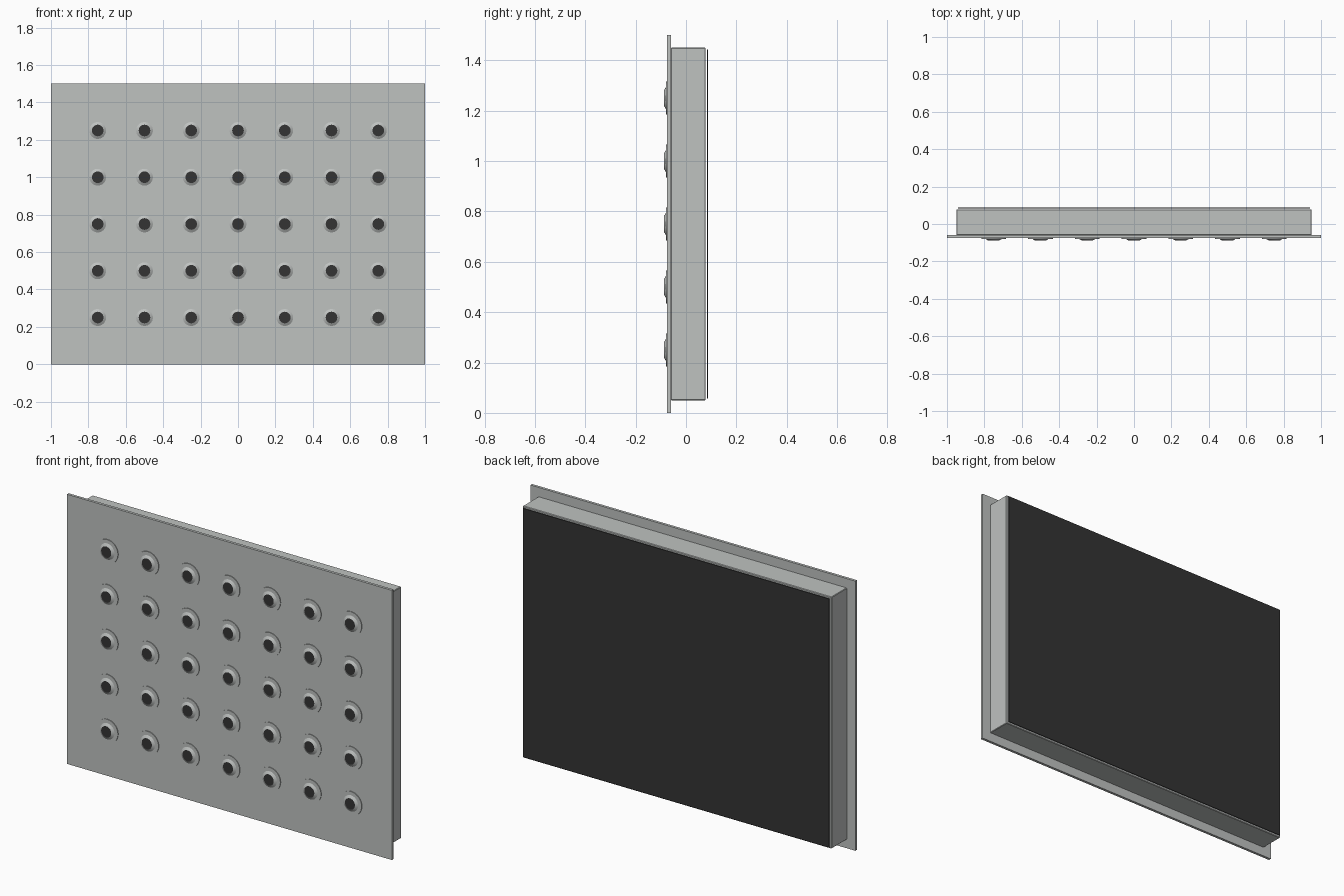
import bpy, bmesh, math

if "Cube" in bpy.data.objects:
    bpy.data.objects.remove(bpy.data.objects["Cube"])


def material(name, rgb):
    m = bpy.data.materials.new(name)
    m.diffuse_color = (*rgb, 1)
    m.use_nodes = True
    m.node_tree.nodes["Principled BSDF"].inputs["Base Color"].default_value = m.diffuse_color
    return m


GREY = material("light grey", (0.52, 0.54, 0.53))
DARK = material("charcoal", (0.033, 0.033, 0.033))


def finish(name, bm, *mats):
    bmesh.ops.recalc_face_normals(bm, faces=bm.faces)
    me = bpy.data.meshes.new(name)
    bm.to_mesh(me)
    bm.free()
    for m in mats:
        me.materials.append(m)
    ob = bpy.data.objects.new(name, me)
    bpy.context.collection.objects.link(ob)
    return ob


def box(name, x, y0, y1, z0, z1, mat):
    bm = bmesh.new()
    bmesh.ops.create_cube(bm, size=1)
    for v in bm.verts:
        v.co = (v.co.x * 2 * x, y1 if v.co.y > 0 else y0, z1 if v.co.z > 0 else z0)
    return finish(name, bm, mat)


# Front plate, housing behind it, and dark back cover
box("front_plate", 1.0, -0.075, -0.06, 0, 1.5, GREY)
housing = box("housing", 0.95, -0.06, 0.078, 0.05, 1.45, GREY)
bev = housing.modifiers.new("edge", 'BEVEL')
bev.width = 0.003
bev.segments = 1
box("back_cover", 0.942, 0.083, 0.087, 0.058, 1.442, DARK)

# Spot fixture: thin flange, conical rim and dark lens, spun from (radius, y)
PROFILE = [(0.066, -0.074), (0.066, -0.079), (0.045, -0.079), (0.031, -0.0875)]
SIDES = 32


def spot(name, cx, cz):
    bm = bmesh.new()
    rings = []
    for r, y in PROFILE:
        rings.append([bm.verts.new((r * math.cos(a), y, r * math.sin(a)))
                      for a in (2 * math.pi * i / SIDES for i in range(SIDES))])
    for a, b in zip(rings, rings[1:]):
        for i in range(SIDES):
            j = (i + 1) % SIDES
            bm.faces.new((a[i], a[j], b[j], b[i]))
    bm.faces.new(rings[0])
    bm.faces.new(rings[-1]).material_index = 1
    ob = finish(name, bm, GREY, DARK)
    ob.location = (cx, 0, cz)
    for p in ob.data.polygons:
        p.use_smooth = len(p.vertices) == 4
    ob.data.set_sharp_from_angle(angle=math.radians(20))


# Grid of 7 x 5 spots
for row in range(5):
    for col in range(7):
        spot(f"spot_{row}_{col}", -0.75 + 0.25 * col, 0.25 + 0.25 * row)
